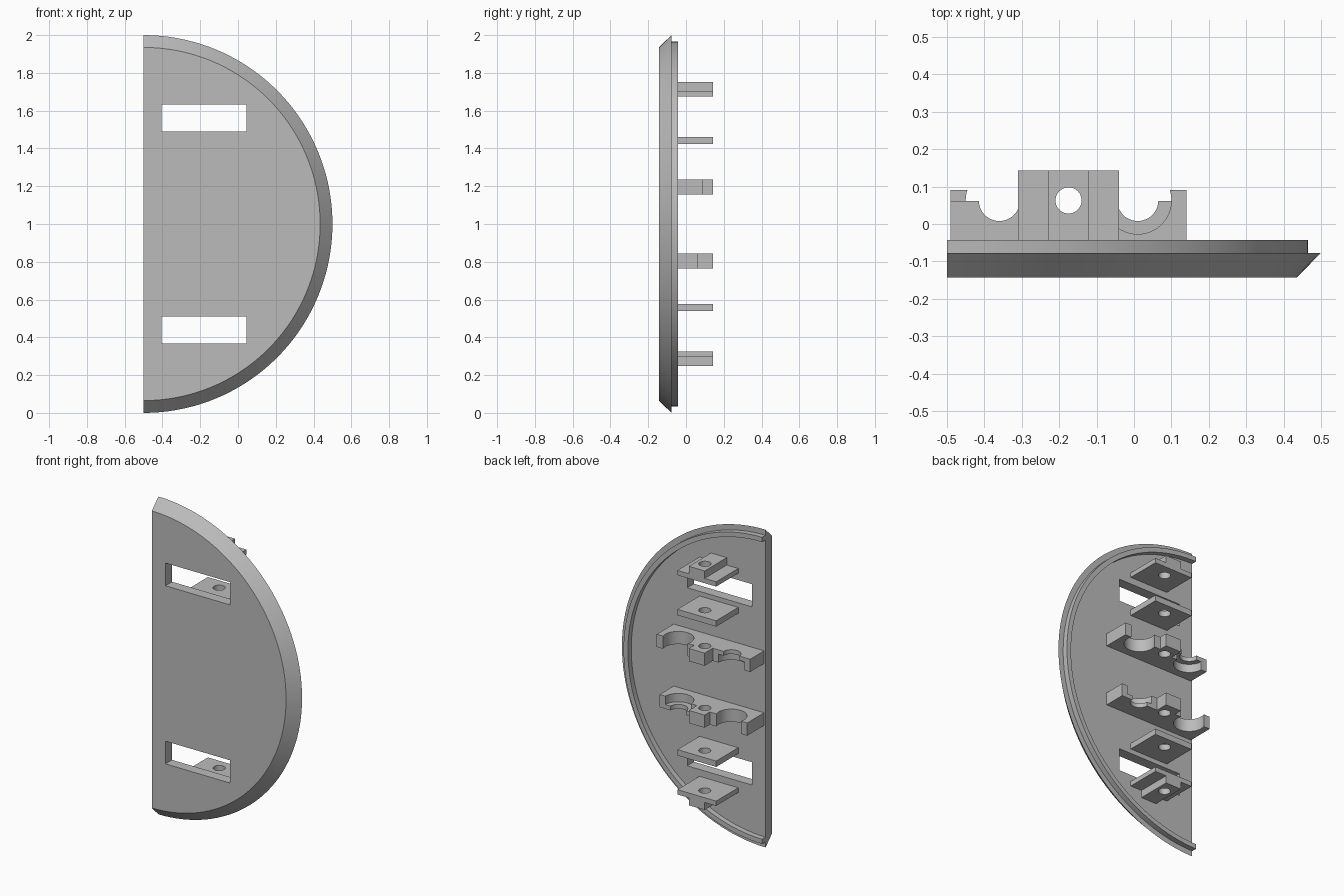
import bpy, bmesh, math
from mathutils import Matrix, Vector

default = bpy.data.objects.get("Cube")
if default:
    bpy.data.objects.remove(default, do_unlink=True)

grey = bpy.data.materials.new("plain grey")
grey.use_nodes = True
COLOUR = (0.5, 0.5, 0.5, 1)
grey.diffuse_color = COLOUR
grey.node_tree.nodes["Principled BSDF"].inputs["Base Color"].default_value = COLOUR

FLOOR = -0.077      # back surface of the plate
BACK = 0.143        # rear end of the brackets
MID_X = -0.175      # bracket centre line
BORE_Y = 0.063
RING_X = 0.185      # cradle distance from the centre line


def make_object(name, bm):
    bmesh.ops.recalc_face_normals(bm, faces=bm.faces)
    mesh = bpy.data.meshes.new(name)
    bm.to_mesh(mesh)
    bm.free()
    mesh.materials.append(grey)
    obj = bpy.data.objects.new(name, mesh)
    bpy.context.collection.objects.link(obj)
    return obj


def prism(name, outline, z0, z1):
    """Extrude an outline in x and y from z0 to z1."""
    bm = bmesh.new()
    face = bm.faces.new([bm.verts.new((x, y, z0)) for x, y in outline])
    grown = bmesh.ops.extrude_face_region(bm, geom=[face])["geom"]
    moved = [v for v in grown if isinstance(v, bmesh.types.BMVert)]
    bmesh.ops.translate(bm, verts=moved, vec=(0, 0, z1 - z0))
    return make_object(name, bm)


def box(name, x0, x1, y0, y1, z0, z1):
    return prism(name, [(x0, y0), (x1, y0), (x1, y1), (x0, y1)], z0, z1)


def cylinder(x, radius, z0, z1):
    """Upright cutter at bore height."""
    ring = [(x + radius * math.cos(math.tau * i / 48),
             BORE_Y + radius * math.sin(math.tau * i / 48)) for i in range(48)]
    return prism("cutter", ring, z0, z1)


def combine(obj, others, operation="DIFFERENCE"):
    for other in others:
        mod = obj.modifiers.new("combine", "BOOLEAN")
        mod.operation = operation
        mod.solver = "EXACT"
        mod.object = other
        other.hide_render = True
    graph = bpy.context.evaluated_depsgraph_get()
    graph.update()
    baked = bpy.data.meshes.new_from_object(obj.evaluated_get(graph))
    obj.modifiers.clear()
    obj.data = baked
    for other in others:
        bpy.data.objects.remove(other, do_unlink=True)
    return obj


# Half-round plate with a chamfered edge and a raised rear lip
def half_disc(name, rings, steps=72):
    bm = bmesh.new()
    rows = []
    for radius, y in rings:
        angles = [math.pi * (i / steps - 0.5) for i in range(steps + 1)]
        rows.append([bm.verts.new((-0.5 + radius * math.cos(a), y,
                                   1 + radius * math.sin(a))) for a in angles])
    for a, b in zip(rows, rows[1:]):
        for i in range(steps):
            bm.faces.new((a[i], a[i + 1], b[i + 1], b[i]))
    bm.faces.new(rows[0])
    bm.faces.new(rows[-1])
    bm.faces.new([r[0] for r in rows] + [r[-1] for r in reversed(rows)])
    return make_object(name, bm)


plate = half_disc("half_round_plate", [
    (0.935, -BACK), (1, FLOOR), (0.965, FLOOR),
    (0.965, -0.043), (0.935, -0.043), (0.935, FLOOR)])
combine(plate, [box("cutter", -0.405, 0.045, -0.3, 0.1, z, z + 0.143)
                for z in (0.368, 1.489)])

# Upper brackets
ROOT = FLOOR - 0.01
LEFT, RIGHT = MID_X - 0.135, MID_X + 0.135
POST_L, POST_R = MID_X - 0.055, MID_X + 0.055

ridged = box("ridged_bracket_upper", LEFT, RIGHT, ROOT, BACK, 1.675, 1.705)
combine(ridged, [box("ridge", POST_L, POST_R, ROOT, BACK, 1.69, 1.752)], "UNION")

flat = box("flat_bracket_upper", LEFT, RIGHT, ROOT, BACK, 1.423, 1.46)

low, high = 0.062, 0.091
cradle = prism("cradle_bracket_upper", [
    (MID_X - 0.315, ROOT), (MID_X + 0.315, ROOT), (MID_X + 0.315, high),
    (POST_R, high), (POST_R, BACK), (POST_L, BACK), (POST_L, low),
    (MID_X - 0.315, low)], 1.155, 1.235)
combine(cradle, [
    cylinder(MID_X + RING_X, 0.09, 1.1, 1.3),       # wide cradle
    cylinder(MID_X - RING_X, 0.055, 1.1, 1.3),      # narrow cradle
    cylinder(MID_X - RING_X, 0.09, 1.1, 1.208)])    # recess under its flange

brackets = [ridged, flat, cradle]
for obj in brackets:
    combine(obj, [cylinder(MID_X, 0.035, 1, 2)])

# Lower brackets: the same parts turned half way round the middle
pivot = Vector((MID_X, 0, 1))
half_turn = (Matrix.Translation(pivot) @ Matrix.Rotation(math.pi, 4, "Y")
             @ Matrix.Translation(-pivot))
for obj in list(brackets):
    lower = bpy.data.objects.new(obj.name.replace("upper", "lower"), obj.data.copy())
    lower.data.transform(half_turn)
    bpy.context.collection.objects.link(lower)
    brackets.append(lower)

# Smooth the curves, keep the corners sharp
bpy.ops.object.select_all(action="DESELECT")
for obj in [plate] + brackets:
    obj.select_set(True)
bpy.context.view_layer.objects.active = plate
bpy.ops.object.shade_smooth_by_angle(angle=math.radians(30))
